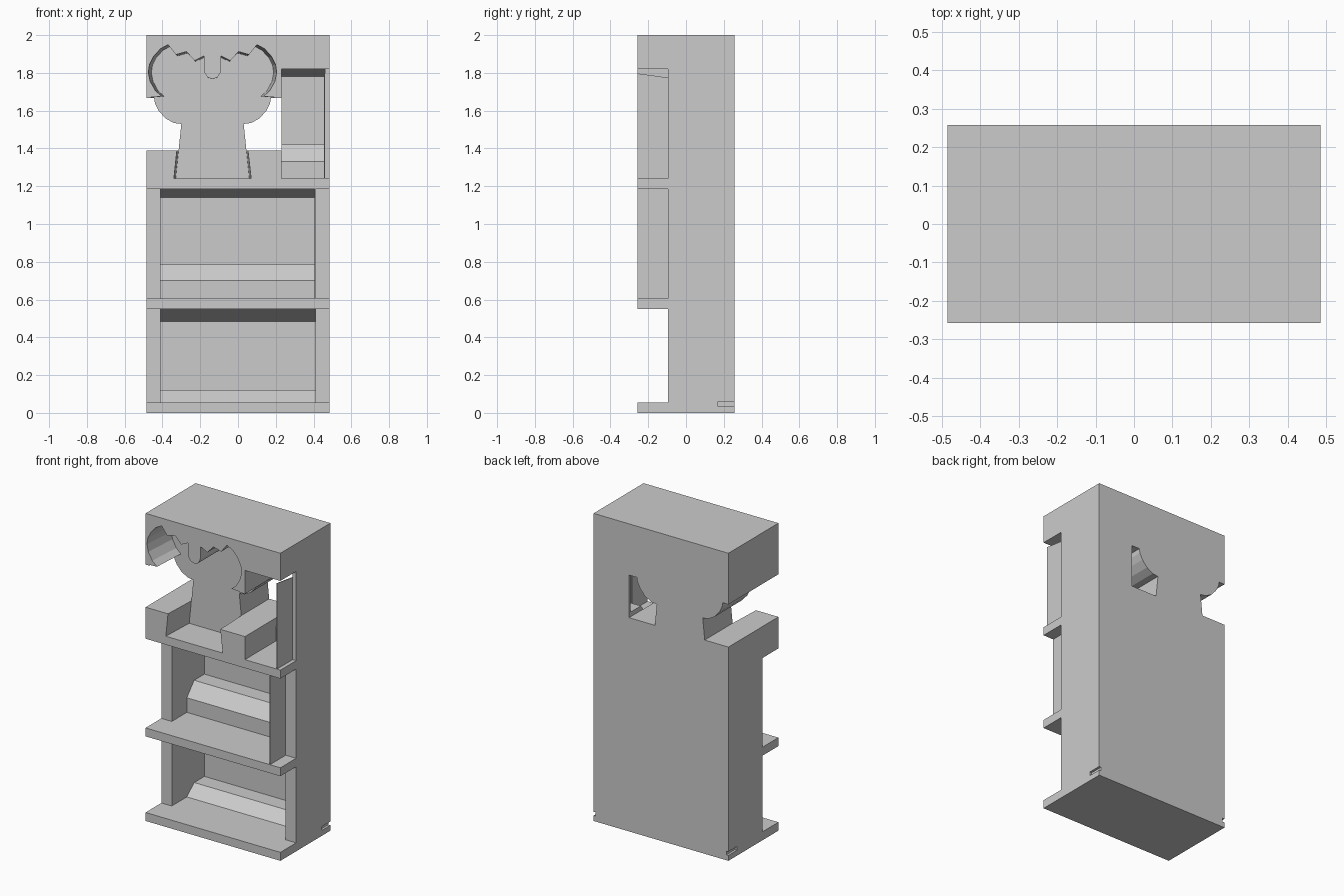
import bpy
import bmesh

if "Cube" in bpy.data.objects:
    bpy.data.objects.remove(bpy.data.objects["Cube"], do_unlink=True)

grey = bpy.data.materials.new("plain_grey")
grey.use_nodes = True
GREY = (0.6, 0.6, 0.6, 1)
grey.diffuse_color = GREY
grey.node_tree.nodes["Principled BSDF"].inputs["Base Color"].default_value = GREY

HALF_X, HALF_Y = 0.485, 0.257   # outer half sizes
FACE = -0.095                   # front plane of the cabinet behind the shelves
BACK = 0.24                     # rear wall of the compartments
FIGURE_FACE = -0.03
OUT = 0.4                       # cutters reach beyond the block


def loft(name, start, end):
    """Solid between two matching outlines of 3D points."""
    bm = bmesh.new()
    a = [bm.verts.new(p) for p in start]
    b = [bm.verts.new(p) for p in end]
    bm.faces.new(a)
    bm.faces.new(b[::-1])
    for i in range(len(a)):
        j = (i + 1) % len(a)
        bm.faces.new((a[i], b[i], b[j], a[j]))
    bmesh.ops.recalc_face_normals(bm, faces=bm.faces)
    mesh = bpy.data.meshes.new(name)
    bm.to_mesh(mesh)
    bm.free()
    mesh.materials.append(grey)
    obj = bpy.data.objects.new(name, mesh)
    bpy.context.collection.objects.link(obj)
    return obj


def along_x(name, outline, x0, x1):
    return loft(name, [(x0, y, z) for y, z in outline], [(x1, y, z) for y, z in outline])


def box(name, x0, x1, y0, y1, z0, z1):
    return along_x(name, [(y0, z0), (y1, z0), (y1, z1), (y0, z1)], x0, x1)


def combine(target, other, operation):
    mod = target.modifiers.new("join", "BOOLEAN")
    mod.object = other
    mod.operation = operation
    mod.solver = "EXACT"
    bpy.context.view_layer.objects.active = target
    bpy.ops.object.modifier_apply(modifier=mod.name)
    bpy.data.objects.remove(other, do_unlink=True)


# Main block
cabinet = box("cabinet", -HALF_X, HALF_X, -HALF_Y, HALF_Y, 0, 2)


def compartment(name, left, right, open_left, floor, ceiling, drop, foot, step):
    """Open the front between two shelves, then hollow out the cabinet behind."""
    combine(cabinet, box(name, open_left, 1, -OUT, FACE, floor, ceiling), "DIFFERENCE")
    outline = [(FACE - 0.05, floor), (0.06, floor)]
    if foot:
        outline.append((0.06, floor + foot))
    outline += [(0.135, floor + step), (BACK, floor + step),
                (BACK, ceiling - drop), (FACE, ceiling), (FACE - 0.05, ceiling)]
    combine(cabinet, along_x(name, outline, left, right), "DIFFERENCE")


compartment("lower_bay", -0.41, 0.41, -1, 0.055, 0.55, 0.065, 0, 0.065)
compartment("middle_bay", -0.41, 0.41, -1, 0.605, 1.185, 0.045, 0.095, 0.18)
compartment("upper_bay", 0.23, 0.46, 0.23, 1.24, 1.82, 0.04, 0.09, 0.18)

# Opening right through the block on both sides of the figure
combine(cabinet, box("window", -1, 0.23, -OUT, OUT, 1.39, 1.667), "DIFFERENCE")

# Half outline of the figure: body, cheek, collar, round head, jagged hair
CENTRE = -0.135
half = [(0.195, 1.24), (0.165, 1.53), (0.205, 1.535), (0.25, 1.56), (0.285, 1.6),
        (0.305, 1.64), (0.31, 1.672), (0.255, 1.675), (0.288, 1.705), (0.315, 1.755),
        (0.324, 1.80), (0.318, 1.84), (0.298, 1.88), (0.262, 1.92), (0.224, 1.94),
        (0.185, 1.89), (0.132, 1.905), (0.09, 1.86), (0.044, 1.882), (0.041, 1.80),
        (0.025, 1.775), (0, 1.767)]


def figure_outline(y, grow=0.0):
    """Full outline at depth y, widened a little for the tapered recess."""
    side = [(x * (1 + grow), z + max(0, z - 1.75) * grow) for x, z in half]
    points = [(CENTRE - x, y, z) for x, z in side]
    return points + [(CENTRE + x, y, z) for x, z in side[-2::-1]]


# Tapered recess in front of the figure, then the figure itself
combine(cabinet, loft("recess", figure_outline(-OUT, 0.08), figure_outline(FIGURE_FACE)),
        "DIFFERENCE")
combine(cabinet, loft("figure", figure_outline(FIGURE_FACE), figure_outline(HALF_Y)), "UNION")

# Small slots at the rear bottom corners
for side in (-1, 1):
    x0, x1 = sorted((side * 0.47, side * 0.6))
    combine(cabinet, box("slot", x0, x1, 0.17, OUT, 0.035, 0.06), "DIFFERENCE")

# Thin end panels closing the right ends of two shelves
box("middle_end_panel", 0.406, 0.41, -HALF_Y, FACE, 0.605, 1.185)
along_x("upper_end_panel", [(-HALF_Y, 1.24), (FACE, 1.24), (FACE, 1.775), (-HALF_Y, 1.797)],
        0.456, 0.46)
